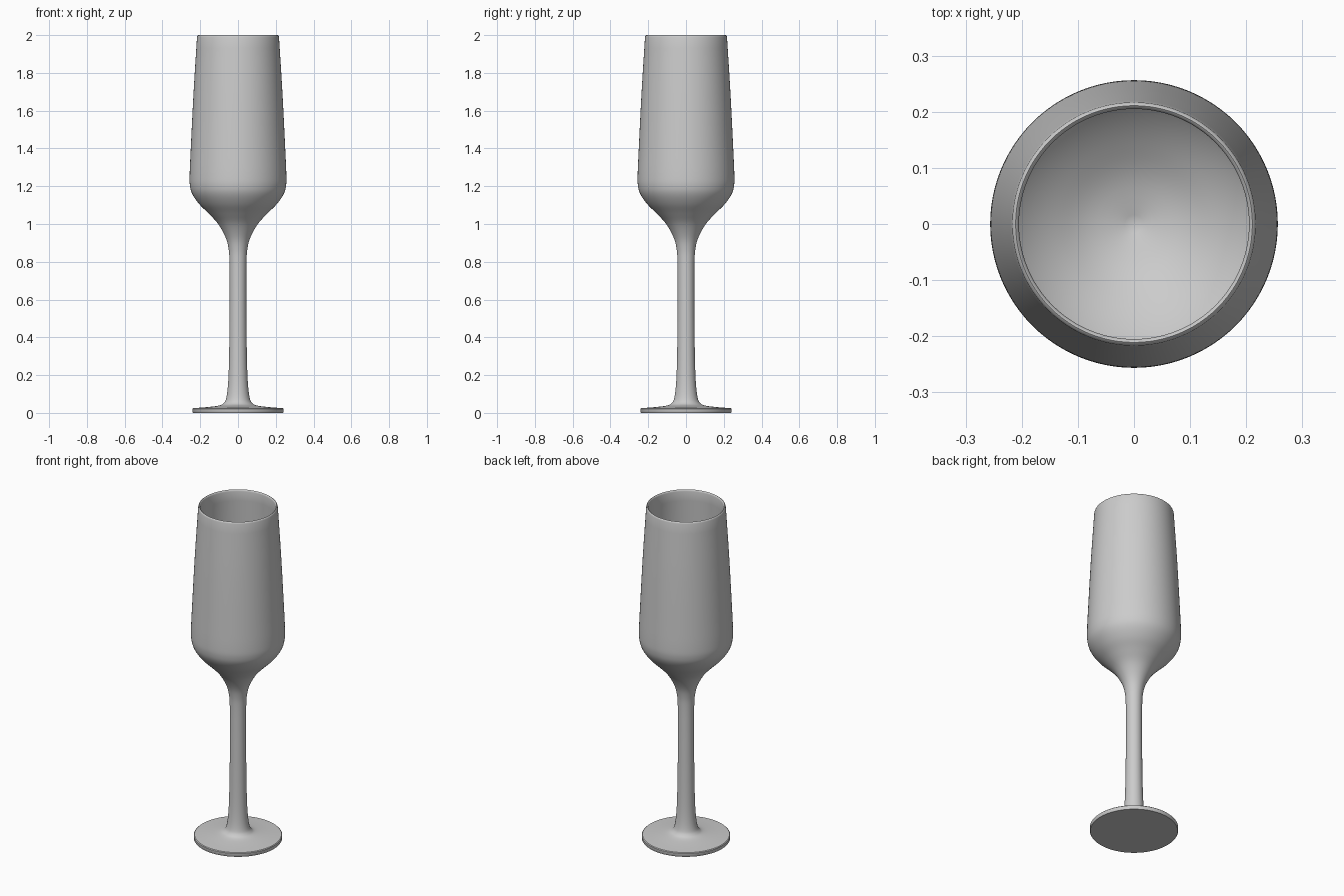
import bpy, bmesh, math
from mathutils import Vector

if "Cube" in bpy.data.objects:
    bpy.data.objects.remove(bpy.data.objects["Cube"])

SEGMENTS = 96
SHARP = math.radians(40)

glass = bpy.data.materials.new("pale grey")
glass.use_nodes = True
GREY = (0.6, 0.6, 0.6, 1)
glass.diffuse_color = GREY
glass.node_tree.nodes["Principled BSDF"].inputs["Base Color"].default_value = GREY


def smooth_path(points, steps=5):
    """Run a Catmull-Rom curve through (radius, height) points."""
    p = [Vector(q) for q in points]
    p = [2 * p[0] - p[1]] + p + [2 * p[-1] - p[-2]]
    path = []
    for a, b, c, d in zip(p, p[1:], p[2:], p[3:]):
        for i in range(steps):
            t = i / steps
            path.append(b + (c - a) * t / 2 + (2 * a - 5 * b + 4 * c - d) * t**2 / 2
                        + (3 * b - a - 3 * c + d) * t**3 / 2)
    return path + [p[-2]]


def lathe(name, profile):
    """Revolve a profile of (radius, height) points around z."""
    bm = bmesh.new()
    verts = [bm.verts.new((max(r, 0), 0, z)) for r, z in profile]
    edges = [bm.edges.new(pair) for pair in zip(verts, verts[1:])]
    bmesh.ops.spin(bm, geom=verts + edges, axis=(0, 0, 1), cent=(0, 0, 0),
                   angle=math.tau, steps=SEGMENTS)
    bmesh.ops.remove_doubles(bm, verts=bm.verts, dist=0.0003)
    bmesh.ops.recalc_face_normals(bm, faces=bm.faces)
    mesh = bpy.data.meshes.new(name)
    bm.to_mesh(mesh)
    bm.free()
    mesh.materials.append(glass)
    obj = bpy.data.objects.new(name, mesh)
    bpy.context.collection.objects.link(obj)
    bpy.ops.object.select_all(action="DESELECT")
    obj.select_set(True)
    bpy.context.view_layer.objects.active = obj
    bpy.ops.object.shade_smooth_by_angle(angle=SHARP)


# Foot: flat underside and short upright edge
foot = [(0, 0), (0.238, 0), (0.241, 0.004), (0.241, 0.021), (0.237, 0.025)]

# Outside: foot top, flared stem, then the bowl up to the rim
outside = smooth_path([
    (0.237, 0.025), (0.16, 0.031), (0.1, 0.039), (0.075, 0.052), (0.062, 0.08),
    (0.053, 0.15), (0.048, 0.26), (0.045, 0.45), (0.044, 0.65), (0.045, 0.8),
    (0.05, 0.87), (0.066, 0.93), (0.105, 1.0), (0.155, 1.055), (0.205, 1.105),
    (0.24, 1.155), (0.254, 1.2), (0.256, 1.26), (0.25, 1.4), (0.235, 1.7),
    (0.217, 1.99)])

# Rounded rim
rim = [(0.215, 1.997), (0.211, 2.0), (0.207, 1.997)]

# Inside of the bowl, down to its rounded bottom
inside = smooth_path([
    (0.205, 1.99), (0.222, 1.7), (0.237, 1.4), (0.242, 1.26), (0.239, 1.2),
    (0.224, 1.155), (0.19, 1.115), (0.14, 1.075), (0.08, 1.04), (0, 1.015)])

lathe("champagne_flute", foot + outside[1:] + rim + inside)
